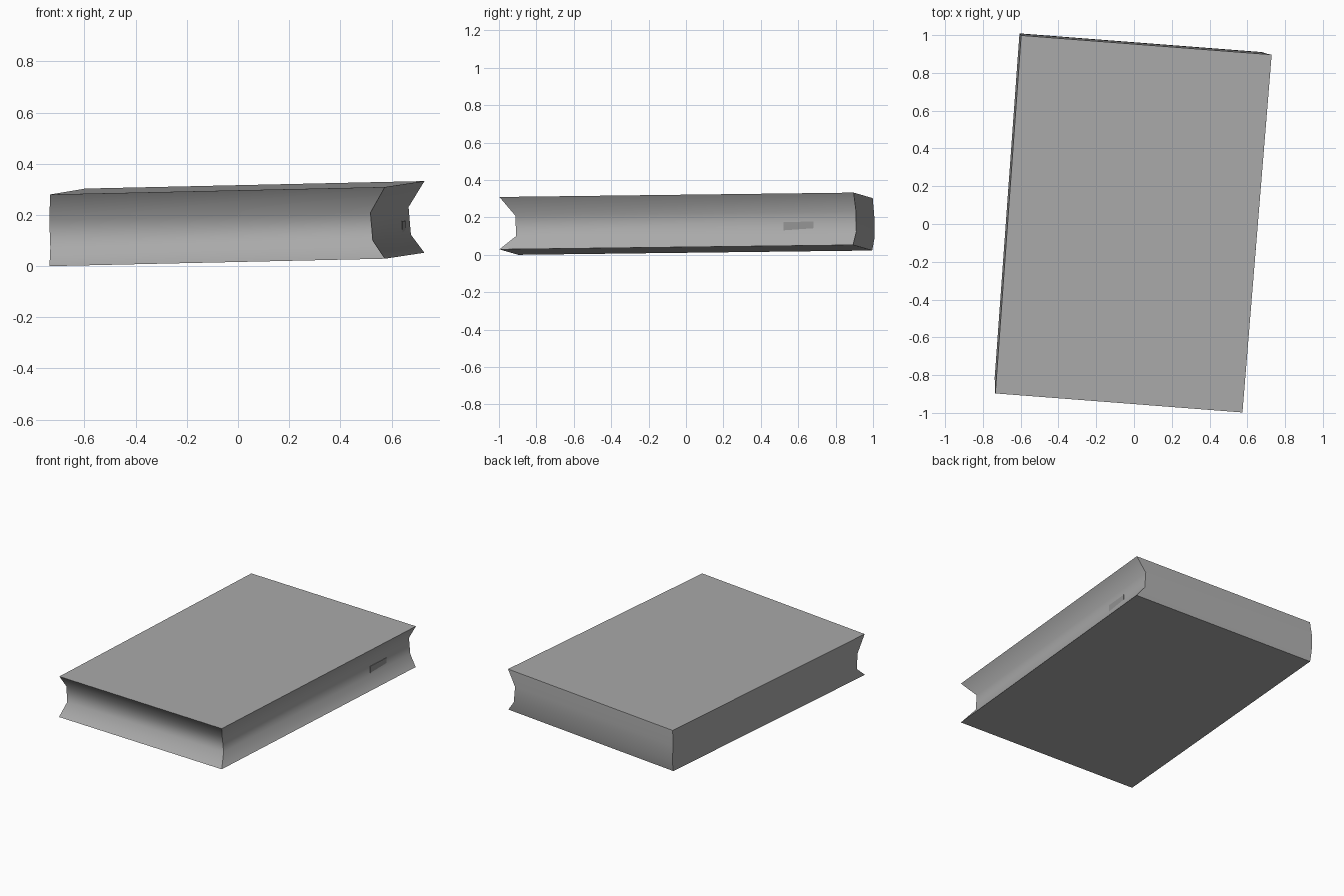
import bpy, bmesh, math
from mathutils import Matrix, Vector

cube = bpy.data.objects.get("Cube")
if cube:
    bpy.data.objects.remove(cube, do_unlink=True)


def material(name, value):
    mat = bpy.data.materials.new(name)
    mat.use_nodes = True
    color = (value, value, value, 1)
    mat.diffuse_color = color
    mat.node_tree.nodes["Principled BSDF"].inputs["Base Color"].default_value = color
    return mat


TURN = Matrix.Rotation(math.radians(-4.4), 3, "Z")


def place(x, y, height):
    """Turn a point of the slab and lean it slightly."""
    p = TURN @ Vector((x, y, 0))
    return p + Vector((-0.007, 0, height + 0.023 * p.x + 0.0105 * p.y))


def finish(bm, name, mat):
    bmesh.ops.recalc_face_normals(bm, faces=bm.faces)
    mesh = bpy.data.meshes.new(name)
    bm.to_mesh(mesh)
    bm.free()
    obj = bpy.data.objects.new(name, mesh)
    bpy.context.collection.objects.link(obj)
    mesh.materials.append(mat)
    bpy.ops.object.select_all(action="DESELECT")
    obj.select_set(True)
    bpy.context.view_layer.objects.active = obj
    bpy.ops.object.shade_smooth_by_angle(angle=math.radians(60))


def loft(name, rings, mat):
    """Skin a stack of four-cornered rings and cap both ends."""
    bm = bmesh.new()
    loops = [[bm.verts.new(p) for p in ring] for ring in rings]
    for a, b in zip(loops, loops[1:]):
        for i in range(4):
            j = (i + 1) % 4
            bm.faces.new((a[i], a[j], b[j], b[i]))
    bm.faces.new(loops[0])
    bm.faces.new(loops[-1])
    finish(bm, name, mat)


# Slab: hollow front and right sides, slightly rounded left and back
FRONT, BACK, LENGTH = 0.656, 0.665, 0.95
# height, then the inward shift of the front, right, back and left sides
profile = [
    (0.026, 0, 0, 0.003, -0.003),
    (0.097, 0.085, 0.054, -0.010, -0.006),
    (0.206, 0.081, 0.063, -0.008, -0.010),
    (0.306, 0, 0, 0, 0),
]
rings = []
for h, front, right, back, left in profile:
    y0, y1 = front - LENGTH, LENGTH - back
    rings.append([place(left - FRONT, y0, h), place(FRONT - right, y0, h),
                  place(BACK - right, y1, h), place(left - BACK, y1, h)])
loft("slab", rings, material("grey", 0.4))

# Small label plate low on the hollow right side
plate = [[place(x, y, h) for x, y in ((0.59, 0.57), (0.608, 0.57),
                                      (0.608, 0.73), (0.59, 0.73))]
         for h in (0.105, 0.155)]
loft("label_plate", plate, material("dark grey", 0.3))
